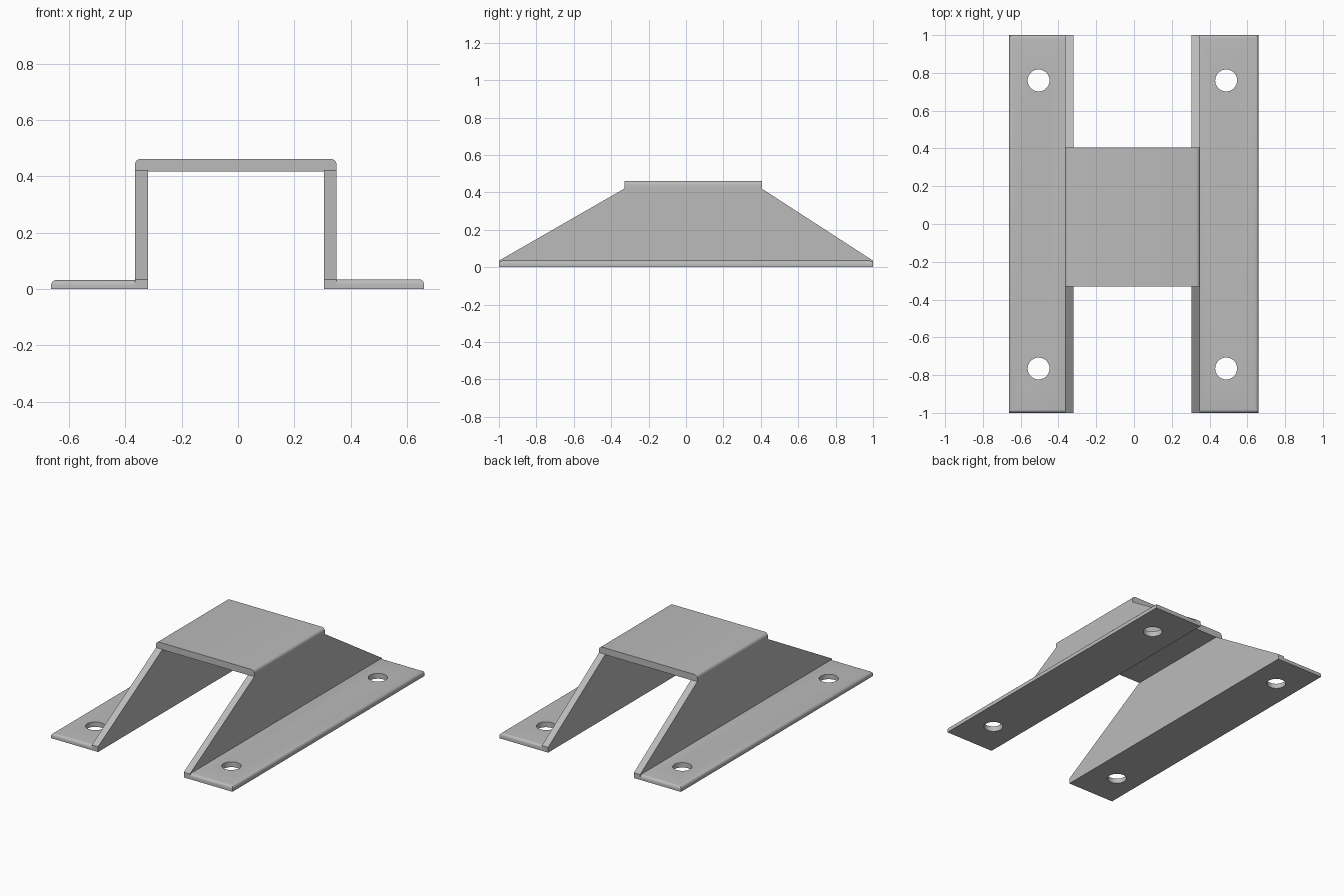
import bpy
import bmesh

cube = bpy.data.objects.get("Cube")
if cube:
    bpy.data.objects.remove(cube, do_unlink=True)

GREY = (0.5, 0.5, 0.5, 1)
steel = bpy.data.materials.new("grey metal")
steel.use_nodes = True
steel.diffuse_color = GREY
steel.node_tree.nodes["Principled BSDF"].inputs["Base Color"].default_value = GREY


def prism(name, profile, x0, x1):
    """Extrude a (y, z) profile along x from x0 to x1."""
    bm = bmesh.new()
    face = bm.faces.new([bm.verts.new((x0, y, z)) for y, z in profile])
    ext = bmesh.ops.extrude_face_region(bm, geom=[face])["geom"]
    moved = [g for g in ext if isinstance(g, bmesh.types.BMVert)]
    bmesh.ops.translate(bm, verts=moved, vec=(x1 - x0, 0, 0))
    bmesh.ops.recalc_face_normals(bm, faces=bm.faces[:])
    mesh = bpy.data.meshes.new(name)
    bm.to_mesh(mesh)
    bm.free()
    mesh.materials.append(steel)
    obj = bpy.data.objects.new(name, mesh)
    bpy.context.collection.objects.link(obj)
    return obj


def box(name, x0, x1, y0, y1, z0, z1):
    return prism(name, [(y0, z0), (y1, z0), (y1, z1), (y0, z1)], x0, x1)


def activate(obj):
    bpy.ops.object.select_all(action="DESELECT")
    obj.select_set(True)
    bpy.context.view_layer.objects.active = obj


def round_edges(obj, radius, rule):
    """Round the edges whose midpoint and direction satisfy the rule."""
    bm = bmesh.new()
    bm.from_mesh(obj.data)
    edges = [e for e in bm.edges
             if rule((e.verts[0].co + e.verts[1].co) / 2, e.verts[0].co - e.verts[1].co)]
    bmesh.ops.bevel(bm, geom=edges, offset=radius, segments=5, profile=0.5, affect="EDGES")
    bm.to_mesh(obj.data)
    bm.free()


def drill(obj, x, y):
    """Cut a round bolt hole straight down."""
    bpy.ops.mesh.primitive_cylinder_add(vertices=40, radius=0.058, depth=0.3, location=(x, y, 0))
    cutter = bpy.context.object
    cutter.hide_render = True
    activate(obj)
    mod = obj.modifiers.new("bolt_hole", "BOOLEAN")
    mod.operation = "DIFFERENCE"
    mod.solver = "EXACT"
    mod.object = cutter
    bpy.ops.object.modifier_apply(modifier=mod.name)
    bpy.data.objects.remove(cutter, do_unlink=True)


def smooth(obj):
    activate(obj)
    bpy.ops.object.shade_smooth_by_angle(angle=0.6)


# Sloped side walls and bolt flanges: outer edge, wall outer, wall inner, hole x, thickness
sides = {
    "right": (-0.663, -0.366, -0.32, -0.505, 0.032),
    "left": (0.66, 0.35, 0.305, 0.488, 0.035),
}
for side, (edge, outer, inner, hole_x, thick) in sides.items():
    prism(side + "_wall",
          [(-1, 0), (1, 0), (1, 0.035), (0.405, 0.42), (-0.33, 0.42), (-1, 0.035)],
          outer, inner)
    flange = box(side + "_flange", edge, outer, -1, 1, 0, thick)
    # Rounded top rim on the outer side and both ends
    round_edges(flange, 0.018, lambda mid, d: mid.z > thick - 0.001
                and (abs(mid.x - edge) < 0.001 or abs(mid.y) > 0.99))
    for y in (-0.765, 0.76):
        drill(flange, hole_x, y)
    smooth(flange)

# Raised top plate with rounded long edges
plate = box("top_plate", -0.366, 0.35, -0.33, 0.405, 0.418, 0.462)
round_edges(plate, 0.022, lambda mid, d: mid.z > 0.46 and abs(d.y) > 0.1)
smooth(plate)
